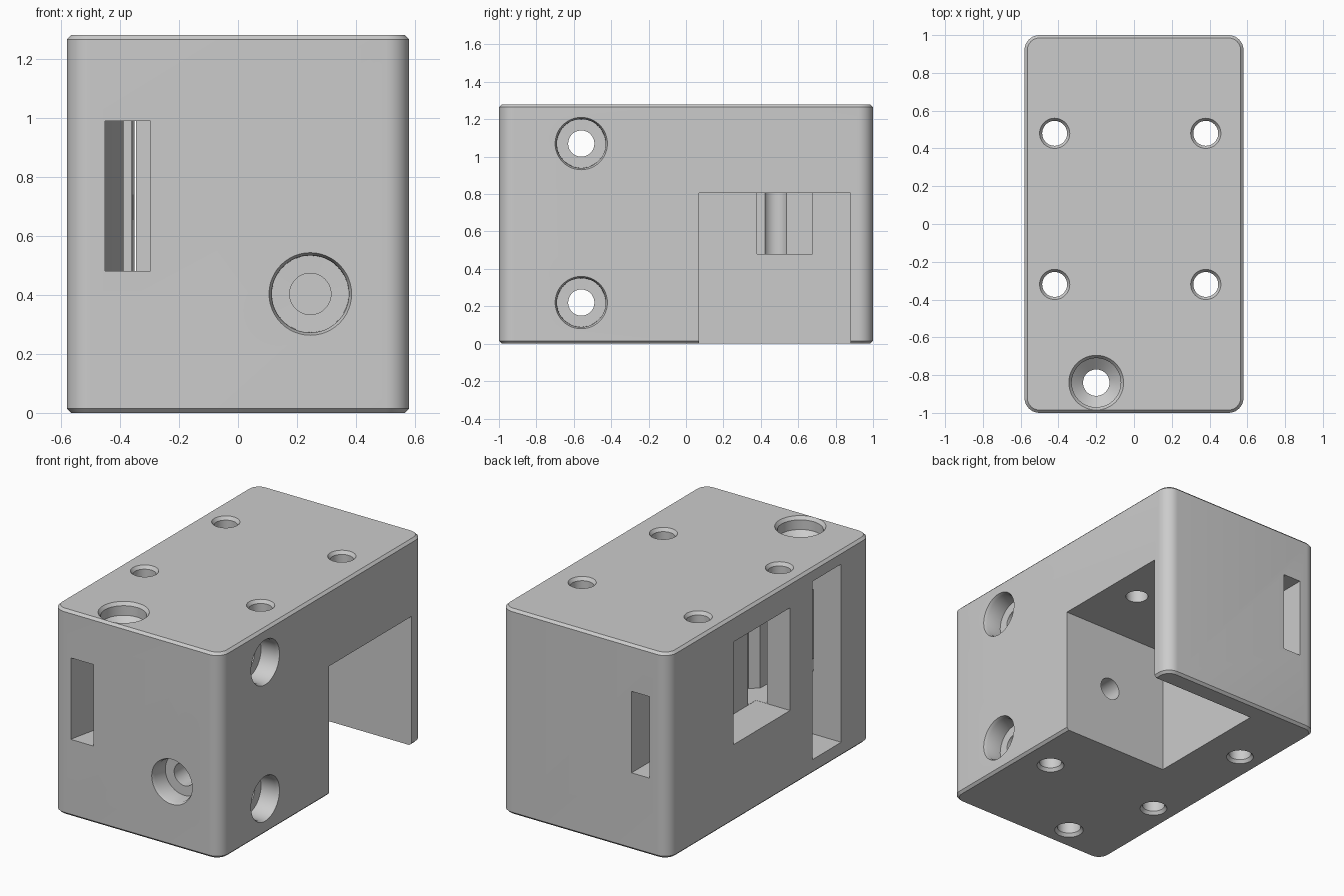
import bpy, bmesh, math
from mathutils import Vector, Matrix

if "Cube" in bpy.data.objects:
    bpy.data.objects.remove(bpy.data.objects["Cube"])

W, L, H = 0.58, 1.0, 1.28

grey = bpy.data.materials.new("plain_grey")
grey.diffuse_color = (0.6, 0.6, 0.6, 1)
grey.use_nodes = True
grey.node_tree.nodes["Principled BSDF"].inputs["Base Color"].default_value = grey.diffuse_color


def loft(name, rings):
    """Closed solid through a stack of equal-length point rings."""
    bm = bmesh.new()
    vs = [[bm.verts.new(p) for p in ring] for ring in rings]
    n = len(vs[0])
    for a, b in zip(vs, vs[1:]):
        for i in range(n):
            j = (i + 1) % n
            bm.faces.new((a[i], a[j], b[j], b[i]))
    bm.faces.new(vs[0][::-1])
    bm.faces.new(vs[-1])
    bmesh.ops.recalc_face_normals(bm, faces=bm.faces)
    me = bpy.data.meshes.new(name)
    bm.to_mesh(me)
    bm.free()
    me.materials.append(grey)
    ob = bpy.data.objects.new(name, me)
    bpy.context.collection.objects.link(ob)
    return ob


def rounded(inset, z, r=0.08, seg=10):
    pts = []
    for k, (sx, sy) in enumerate(((1, 1), (-1, 1), (-1, -1), (1, -1))):
        for i in range(seg + 1):
            a = (k + i / seg) * math.pi / 2
            pts.append((sx * (W - r) + (r - inset) * math.cos(a),
                        sy * (L - r) + (r - inset) * math.sin(a), z))
    return pts


def prism(name, outline, z0, z1):
    return loft(name, [[(x, y, z) for x, y in outline] for z in (z0, z1)])


def box(name, x0, x1, y0, y1, z0, z1):
    return prism(name, [(x0, y0), (x1, y0), (x1, y1), (x0, y1)], z0, z1)


def bore(name, start, direction, profile, seg=48):
    """Turned cutter: profile is (depth, radius) along the direction."""
    q = Vector(direction).to_track_quat('Z', 'Y').to_matrix()
    s = Vector(start)
    rings = []
    for d, r in profile:
        rings.append([s + q @ Vector((r * math.cos(2 * math.pi * i / seg),
                                      r * math.sin(2 * math.pi * i / seg), d))
                      for i in range(seg)])
    return loft(name, rings)


# Main block with rounded uprights and small chamfers
body = loft("housing_block", [rounded(0.015, 0), rounded(0, 0.015),
                              rounded(0, H - 0.015), rounded(0.015, H)])

cutters = []
# Open pocket on the right, reaching the underside
cutters.append(box("pocket_cutter", -0.165, 0.8, 0.07, 0.88, -0.1, 0.805))
# Tall recess and window on the left
cutters.append(box("tall_recess_cutter", -0.8, -0.36, -0.70, -0.415, 0.09, 1.2))
cutters.append(box("window_cutter", -0.8, -0.345, -0.197, 0.362, 0.48, 1.12))
# Strap channel: bent front run, straight back run, side opening into the pocket
cutters.append(prism("front_channel_cutter",
                     [(-0.45, -1.1), (-0.30, -1.1), (-0.27, -0.345), (-0.22, -0.3),
                      (-0.22, -0.12), (-0.43, -0.12), (-0.42, -0.2), (-0.35, -0.42),
                      (-0.37, -0.62), (-0.45, -0.98)], 0.481, 0.989))
cutters.append(prism("back_channel_cutter",
                     [(-0.45, 1.1), (-0.45, 0.3), (-0.344, 0.3), (-0.344, 0.36),
                      (-0.28, 0.37), (-0.1, 0.385), (-0.1, 0.675), (-0.25, 0.68),
                      (-0.325, 0.75), (-0.325, 1.1)], 0.4805, 0.9885))

# Four upright holes, chamfered at both ends
for x in (-0.42, 0.38):
    for y in (-0.32, 0.48):
        cutters.append(bore("upright_hole_cutter", (x, y, 0), (0, 0, 1),
                            [(-0.05, 0.08), (0, 0.08), (0.02, 0.066), (H - 0.02, 0.066),
                             (H, 0.08), (H + 0.05, 0.08)]))
# Large countersunk hole near the front
cutters.append(bore("large_hole_cutter", (-0.2, -0.84, H), (0, 0, -1),
                    [(-0.05, 0.145), (0, 0.145), (0.02, 0.13), (0.08, 0.13), (0.13, 0.07),
                     (H - 0.02, 0.07), (H, 0.085), (H + 0.05, 0.085)]))
# Stepped screw holes on the right and front
step = [(-0.05, 0.14), (0, 0.14), (0.02, 0.131), (0.12, 0.13), (0.121, 0.07)]
for z in (0.22, 1.07):
    cutters.append(bore("side_hole_cutter", (W, -0.56, z), (-1, 0, 0), step + [(1.0, 0.07)]))
cutters.append(bore("front_hole_cutter", (0.245, -L, 0.403), (0, 1, 0), step + [(1.2, 0.07)]))

# Cut everything out, then drop the cutters
bpy.context.view_layer.objects.active = body
body.select_set(True)
for c in cutters:
    c.hide_render = True
    m = body.modifiers.new("cut", 'BOOLEAN')
    m.operation = 'DIFFERENCE'
    m.solver = 'EXACT'
    m.object = c
    bpy.ops.object.modifier_apply(modifier=m.name)
for c in cutters:
    bpy.data.objects.remove(c)

bpy.ops.object.shade_smooth_by_angle(angle=math.radians(25))
